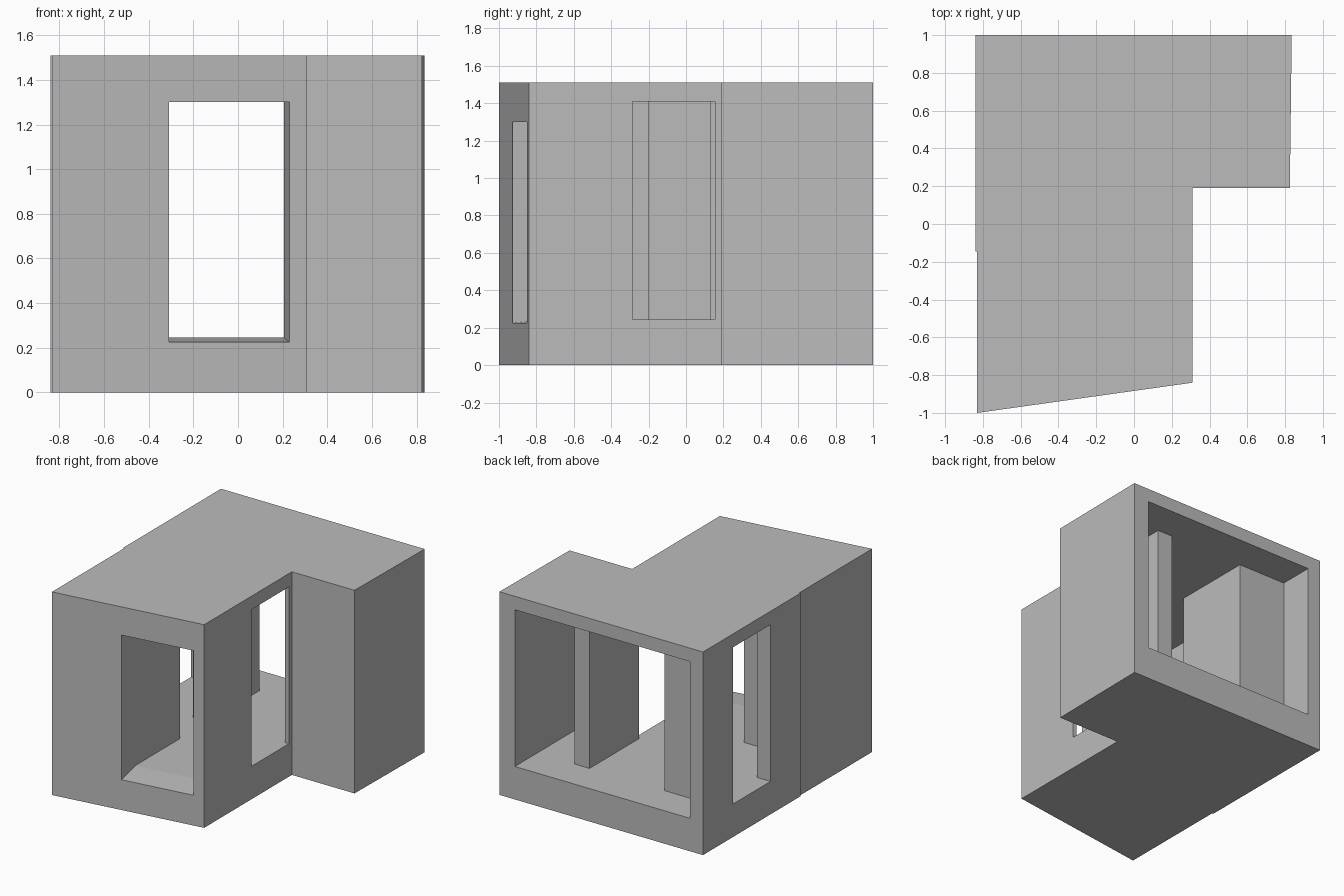
import bpy
import bmesh

cube = bpy.data.objects.get("Cube")
if cube:
    bpy.data.objects.remove(cube, do_unlink=True)

FLOOR, CEILING, TOP = 0.245, 1.41, 1.51

plaster = bpy.data.materials.new("grey plaster")
plaster.use_nodes = True
GREY = (0.5, 0.5, 0.5, 1)
plaster.diffuse_color = GREY
plaster.node_tree.nodes["Principled BSDF"].inputs["Base Color"].default_value = GREY


def loft(name, lower, upper):
    """Closed solid between two matching rings of points."""
    bm = bmesh.new()
    a = [bm.verts.new(p) for p in lower]
    b = [bm.verts.new(p) for p in upper]
    bm.faces.new(a)
    bm.faces.new(b)
    for i in range(len(a)):
        j = (i + 1) % len(a)
        bm.faces.new((a[i], a[j], b[j], b[i]))
    bmesh.ops.recalc_face_normals(bm, faces=bm.faces)
    mesh = bpy.data.meshes.new(name)
    bm.to_mesh(mesh)
    bm.free()
    mesh.materials.append(plaster)
    obj = bpy.data.objects.new(name, mesh)
    bpy.context.collection.objects.link(obj)
    return obj


def extrude(name, plan, z0, z1):
    return loft(name, [(x, y, z0) for x, y in plan], [(x, y, z1) for x, y in plan])


def room(name, x0, x1, y0, y1):
    return extrude(name, [(x0, y0), (x1, y0), (x1, y1), (x0, y1)], FLOOR, CEILING)


# Outer shell, L-shaped with a slanted front
house = extrude("house_shell", [
    (-0.84, 1), (0.835, 1), (0.825, 0.19), (0.31, 0.19), (0.31, -0.84),
    (-0.83, -1), (-0.83, -0.145), (-0.84, -0.145)], 0, TOP)


# Front opening: skewed, with a sill that rises towards the floor
def opening_ring(t):
    shift, depth = -0.025 * t, 0.2 * t
    sill = 0.225 + 0.02 * t
    left, right = -0.31 + shift, 0.23 + shift
    yl, yr = -0.927 + depth, -0.851 + depth
    return [(left, yl, sill), (right, yr, sill), (right, yr, 1.3), (left, yl, 1.3)]


# Hollow spaces and openings
cutters = [
    extrude("hall_space", [(-0.338, -0.727), (0.277, -0.642), (0.277, 0.9), (-0.338, 0.9)],
            FLOOR, CEILING),
    room("back_space", -0.733, 0.707, 0.737, 1.2),
    room("side_room_space", 0.40, 0.707, 0.3, 0.8),
    room("closet_space", -0.73, -0.46, -0.6, 0.657),
    room("closet_doorway", -0.5, -0.3, -0.2, 0.13),
    room("side_window", -0.95, -0.7, 0.207, 0.65),
    room("side_doorway", 0.2, 0.4, -0.287, 0.155),
    loft("front_opening", opening_ring(-0.3), opening_ring(1.04)),
]

bpy.context.view_layer.objects.active = house
for cutter in cutters:
    cutter.hide_render = True
    mod = house.modifiers.new(cutter.name, "BOOLEAN")
    mod.operation = "DIFFERENCE"
    mod.solver = "EXACT"
    mod.object = cutter
    bpy.ops.object.modifier_apply(modifier=mod.name)
    bpy.data.objects.remove(cutter, do_unlink=True)
